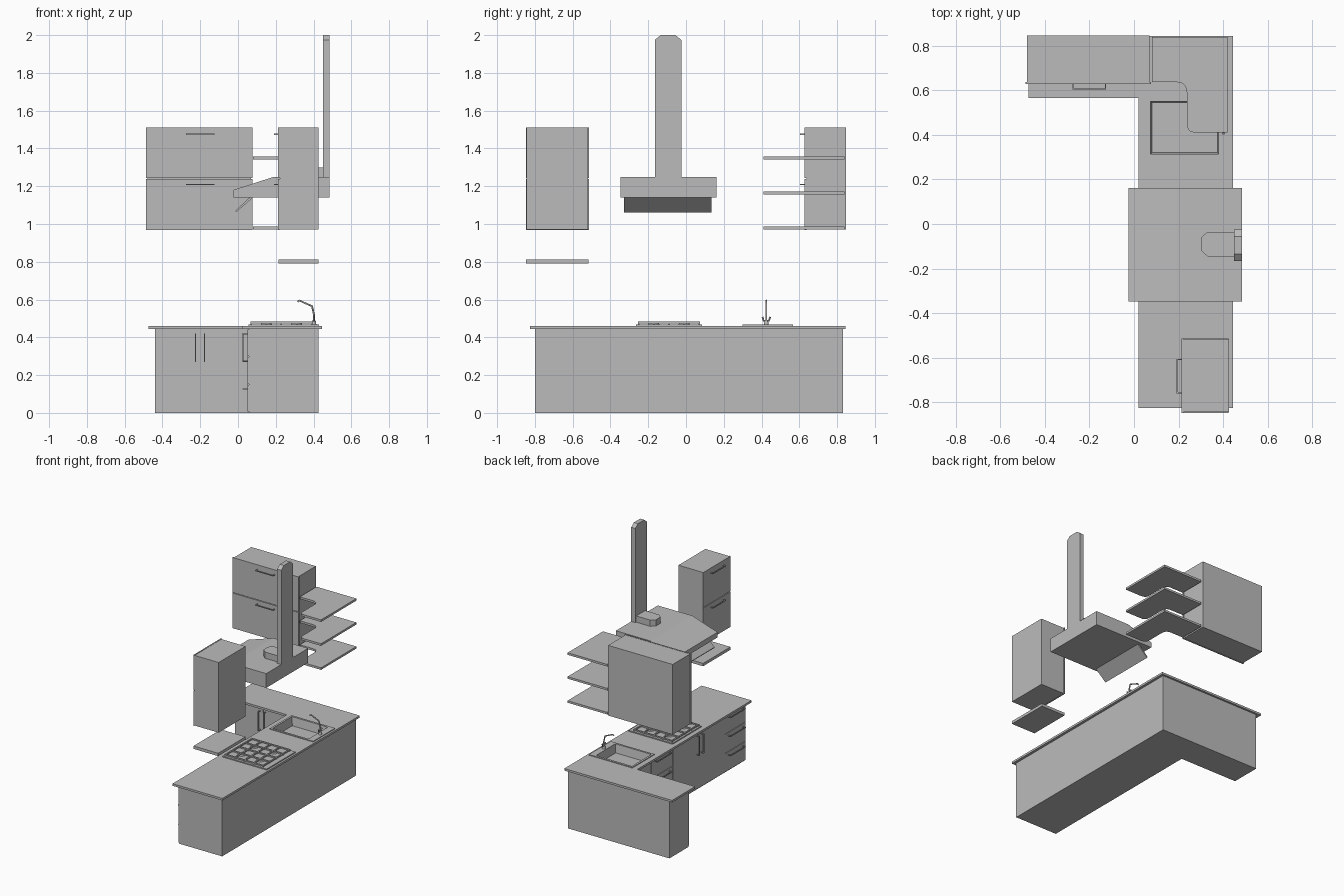
import bpy, bmesh
from mathutils import Vector

cube = bpy.data.objects.get("Cube")
if cube:
    bpy.data.objects.remove(cube, do_unlink=True)

grey = bpy.data.materials.new("plain grey")
grey.use_nodes = True
tone = (0.5, 0.5, 0.5, 1)
grey.diffuse_color = tone
grey.node_tree.nodes["Principled BSDF"].inputs["Base Color"].default_value = tone


def finish(name, bm):
    bmesh.ops.recalc_face_normals(bm, faces=bm.faces)
    mesh = bpy.data.meshes.new(name)
    bm.to_mesh(mesh)
    bm.free()
    mesh.materials.append(grey)
    ob = bpy.data.objects.new(name, mesh)
    bpy.context.collection.objects.link(ob)
    return ob


def add_box(bm, x, y, z):
    lo, hi = Vector((x[0], y[0], z[0])), Vector((x[1], y[1], z[1]))
    new = bmesh.ops.create_cube(bm, size=1)["verts"]
    bmesh.ops.scale(bm, vec=hi - lo, verts=new)
    bmesh.ops.translate(bm, vec=(lo + hi) / 2, verts=new)


def boxes(name, *parts):
    bm = bmesh.new()
    for part in parts:
        add_box(bm, *part)
    return finish(name, bm)


def prism(name, points, axis, lo, hi):
    """Extrude a 2D outline along one axis."""
    def place(p):
        co = list(p)
        co.insert(axis, lo)
        return co
    bm = bmesh.new()
    face = bm.faces.new([bm.verts.new(place(p)) for p in points])
    out = bmesh.ops.extrude_face_region(bm, geom=[face])["geom"]
    move = [0, 0, 0]
    move[axis] = hi - lo
    bmesh.ops.translate(bm, vec=move, verts=[v for v in out if isinstance(v, bmesh.types.BMVert)])
    return finish(name, bm)


def arc(start, corner, end, n=5):
    """Rounded corner as a quadratic curve."""
    a, b, c = Vector(start), Vector(corner), Vector(end)
    return [tuple(a * (1 - t) ** 2 + b * 2 * t * (1 - t) + c * t * t) for t in (i / n for i in range(n + 1))]


def cut(ob, cutter):
    mod = ob.modifiers.new("opening", "BOOLEAN")
    mod.operation = "DIFFERENCE"
    mod.solver = "EXACT"
    mod.object = cutter
    bpy.context.view_layer.objects.active = ob
    bpy.ops.object.modifier_apply(modifier=mod.name)


def handle(name, face, along, out, span, at, depth=0.025, t=0.006):
    """Bar handle: 'out' is the axis it projects on (negative), 'along' its length."""
    third = 3 - along - out
    def part(o, s):
        rng = [None] * 3
        rng[out], rng[along], rng[third] = o, s, (at - t / 2, at + t / 2)
        return rng
    a, b = span
    boxes(name, part((face - depth, face - depth + t), (a, b)),
          part((face - depth, face), (a, a + t)), part((face - depth, face), (b - t, b)))


# Base cabinets and worktop, both L-shaped
body = prism("base_cabinet", [(0.057, -0.80), (0.425, -0.80), (0.425, 0.83), (-0.44, 0.83),
                              (-0.44, 0.597), (0.057, 0.597)], 2, 0, 0.445)
top = prism("worktop", [(0.02, -0.825), (0.445, -0.825), (0.445, 0.845), (-0.473, 0.845),
                        (-0.473, 0.565), (0.02, 0.565)], 2, 0.445, 0.461)

# Sink with a sunken bowl
bowl = boxes("sink_cutter", ((0.07, 0.385), (0.31, 0.556), (0.39, 0.6)))
cut(body, bowl)
cut(top, bowl)
bpy.data.objects.remove(bowl, do_unlink=True)
bm = bmesh.new()
add_box(bm, (0.06, 0.43), (0.30, 0.567), (0.461, 0.467))
rim = finish("sink", bm)
hole = boxes("rim_cutter", ((0.075, 0.38), (0.315, 0.551), (0.38, 0.6)))
cut(rim, hole)
bpy.data.objects.remove(hole, do_unlink=True)
bm = bmesh.new()
add_box(bm, (0.071, 0.384), (0.311, 0.555), (0.392, 0.465))
lid = max(bm.faces, key=lambda f: f.calc_center_median().z)
bmesh.ops.inset_individual(bm, faces=[lid], thickness=0.006)
for v in lid.verts:
    v.co.z = 0.4
    v.co.x += 0.006 if v.co.x < 0.2 else -0.006
    v.co.y += 0.006 if v.co.y < 0.4 else -0.006
finish("sink_bowl", bm)

# Tap
curve = bpy.data.curves.new("tap", "CURVE")
curve.dimensions = "3D"
curve.bevel_depth = 0.005
curve.bevel_resolution = 2
for path in ([(0.402, 0.425, 0.46), (0.402, 0.425, 0.52), (0.392, 0.425, 0.565), (0.325, 0.425, 0.595),
              (0.315, 0.425, 0.588)],
             [(0.402, 0.405, 0.508), (0.402, 0.411, 0.488), (0.402, 0.439, 0.488), (0.402, 0.445, 0.508)]):
    line = curve.splines.new("POLY")
    line.points.add(len(path) - 1)
    for p, co in zip(line.points, path):
        p.co = (*co, 1)
curve.materials.append(grey)
bpy.context.collection.objects.link(bpy.data.objects.new("tap", curve))
bm = bmesh.new()
bmesh.ops.create_cone(bm, cap_ends=True, segments=12, radius1=0.013, radius2=0.009, depth=0.024)
bmesh.ops.translate(bm, vec=(0.402, 0.425, 0.478), verts=bm.verts)
finish("tap_base", bm)

# Cooktop with grates and burners
boxes("cooktop", ((0.055, 0.43), (-0.265, 0.085), (0.461, 0.469)))
bars = []
for i in range(5):
    x = 0.07 + i * 0.08
    y = -0.25 + i * 0.08
    bars.append(((x - 0.005, x + 0.005), (-0.255, 0.075), (0.474, 0.483)))
    bars.append(((0.065, 0.395), (y - 0.005, y + 0.005), (0.474, 0.483)))
    for j in range(5):
        foot = -0.25 + j * 0.08
        bars.append(((x - 0.004, x + 0.004), (foot - 0.004, foot + 0.004), (0.468, 0.475)))
boxes("grate", *bars)
bm = bmesh.new()
for x in (0.15, 0.31):
    for y in (-0.17, -0.01):
        new = bmesh.ops.create_cone(bm, cap_ends=True, segments=16, radius1=0.03, radius2=0.025, depth=0.008)
        bmesh.ops.translate(bm, vec=(x, y, 0.472), verts=new["verts"])
finish("burners", bm)

# Base fronts on the long run: drawers at both ends, two doors between
g = 0.002
rows = ((0.005, 0.15), (0.15, 0.298), (0.298, 0.443))
for name, a, b in (("end", -0.80, -0.545), ("sink", 0.09, 0.35)):
    for lo, hi in rows:
        boxes(name + "_drawer", ((0.05, 0.057), (a + g, b - g), (lo + g, hi - g)))
        handle(name + "_drawer_handle", 0.05, 1, 0, ((a + b) / 2 - 0.09, (a + b) / 2 + 0.09), hi - 0.024)
for a, b, h in ((-0.545, -0.23, -0.255), (-0.23, 0.09, -0.205)):
    boxes("long_run_door", ((0.05, 0.057), (a + g, b - g), (0.007, 0.441)))
    handle("long_run_door_handle", 0.05, 2, 0, (0.27, 0.42), h)
boxes("corner_panel", ((0.05, 0.057), (0.352, 0.59), (0.007, 0.441)))

# Base doors on the short run
for a, b, h in ((-0.44, -0.2, -0.225), (-0.2, 0.05, -0.178)):
    boxes("short_run_door", ((a + g, b - g), (0.59, 0.597), (0.007, 0.441)))
    handle("short_run_door_handle", 0.59, 2, 1, (0.27, 0.42), h)

# Wall cabinets, each with two stacked fronts
boxes("back_wall_cabinet", ((-0.48, 0.07), (0.637, 0.847), (0.97, 1.51)))
boxes("front_wall_cabinet", ((0.222, 0.427), (-0.845, -0.518), (0.97, 1.51)))
for lo, hi, h in ((0.968, 1.238, 1.21), (1.243, 1.512, 1.475)):
    boxes("back_wall_door", ((-0.488, 0.077), (0.628, 0.637), (lo, hi)))
    handle("back_wall_handle", 0.628, 0, 1, (-0.276, -0.125), h)
    boxes("front_wall_door", ((0.213, 0.222), (-0.848, -0.513), (lo, hi)))
    handle("front_wall_handle", 0.213, 1, 0, (-0.76, -0.605), h, depth=0.022)
boxes("front_shelf", ((0.215, 0.425), (-0.848, -0.515), (0.79, 0.812)))

# Corner shelves with rounded inner and end corners
outline = [(0.08, 0.84), (0.42, 0.84), (0.42, 0.41)]
outline += arc((0.28, 0.41), (0.237, 0.41), (0.237, 0.45))
outline += arc((0.237, 0.59), (0.237, 0.637), (0.19, 0.637)) + [(0.08, 0.637)]
for z in (0.972, 1.157, 1.341):
    prism("corner_shelf", outline, 2, z, z + 0.016)

# Extractor hood: sloped canopy, hinged flap, collar and flue
prism("hood_canopy", [(-0.025, 1.14), (0.484, 1.14), (0.484, 1.25), (0.19, 1.25), (-0.025, 1.18)],
      1, -0.348, 0.162)
prism("hood_flap", [(-0.01, 1.062), (-0.014, 1.07), (0.062, 1.141), (0.08, 1.141)], 1, -0.328, 0.135)
prism("hood_collar", [(0.45, -0.145), (0.33, -0.145), (0.30, -0.118), (0.30, -0.062),
                      (0.33, -0.035), (0.45, -0.035)], 2, 1.25, 1.298)
prism("hood_flue", [(-0.165, 1.25), (-0.025, 1.25), (-0.025, 1.975), (-0.056, 2.0), (-0.134, 2.0),
                    (-0.165, 1.975)], 0, 0.449, 0.484)
